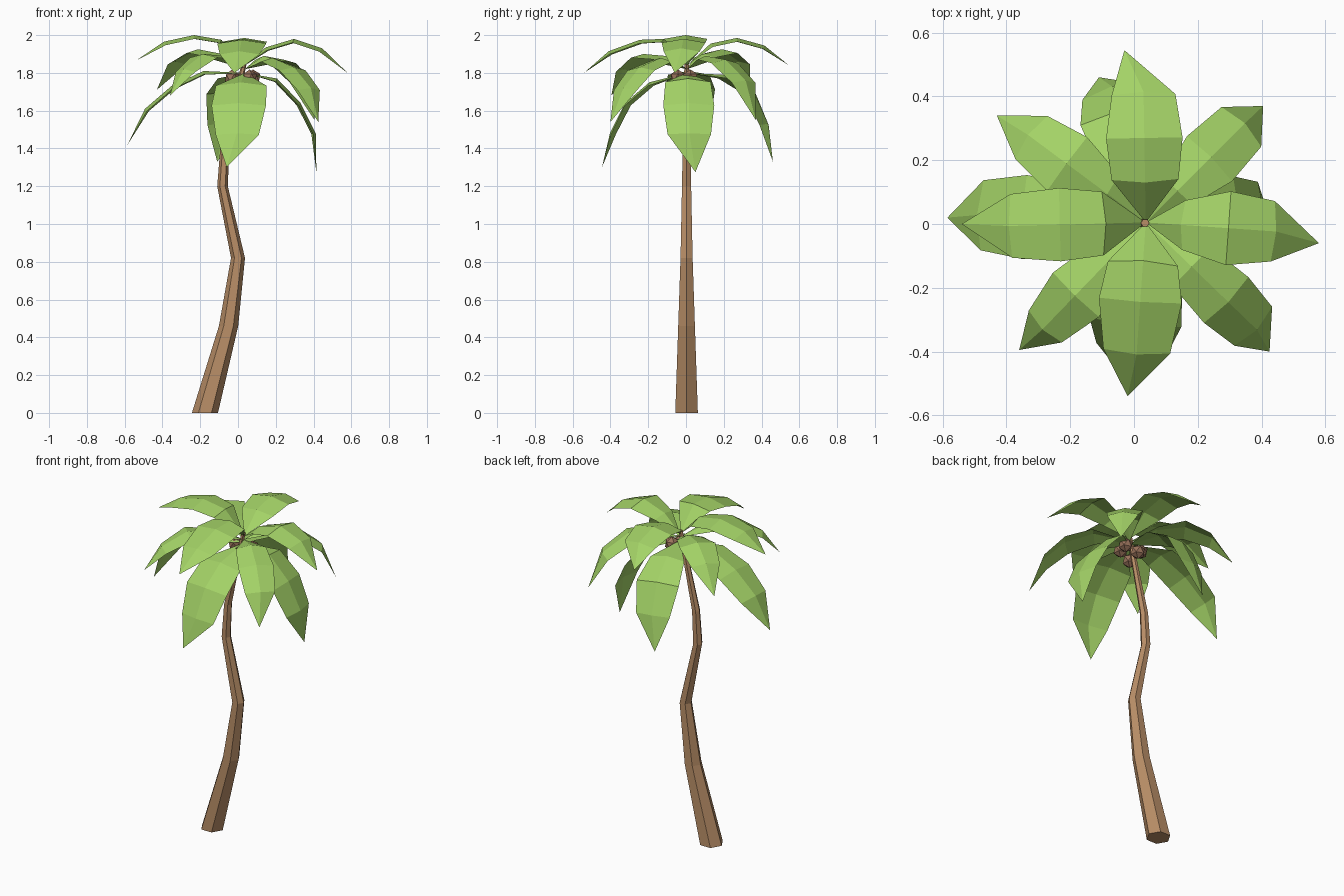
import bpy, bmesh, math
from mathutils import Vector

if "Cube" in bpy.data.objects:
    bpy.data.objects.remove(bpy.data.objects["Cube"])


def material(name, rgb):
    m = bpy.data.materials.new(name)
    m.diffuse_color = (*rgb, 1)
    m.use_nodes = True
    m.node_tree.nodes["Principled BSDF"].inputs["Base Color"].default_value = m.diffuse_color
    return m


LEAF = material("leaf_green", (0.37, 0.65, 0.135))
BARK = material("bark_brown", (0.48, 0.27, 0.135))
NUT = material("coconut_brown", (0.32, 0.17, 0.105))


def add_object(name, bm, mat):
    mesh = bpy.data.meshes.new(name)
    bm.to_mesh(mesh)
    bm.free()
    mesh.materials.append(mat)
    bpy.context.collection.objects.link(bpy.data.objects.new(name, mesh))


# Trunk: hexagonal rings along a bent path (x, z, radius)
bm = bmesh.new()
rings = []
for x, z, r in [(-0.175, 0, 0.069), (-0.05, 0.46, 0.051), (0, 0.82, 0.037),
                (-0.082, 1.2, 0.028), (-0.07, 1.4, 0.024), (0.035, 1.86, 0.013)]:
    rings.append([bm.verts.new((x + r * math.cos(i * math.pi / 3),
                                0.003 + r * math.sin(i * math.pi / 3), z)) for i in range(6)])
for a, b in zip(rings, rings[1:]):
    for i in range(6):
        j = (i + 1) % 6
        bm.faces.new((a[i], a[j], b[j], b[i]))
bm.faces.new(rings[0][::-1])
bm.faces.new(rings[-1])
add_object("trunk", bm, BARK)

# Coconuts: a ring of small faceted balls under the crown
for k in range(5):
    a = math.radians(20 + 72 * k)
    bm = bmesh.new()
    bmesh.ops.create_icosphere(bm, subdivisions=1, radius=0.043)
    bmesh.ops.translate(bm, verts=bm.verts, vec=(0.025 + 0.058 * math.cos(a),
                        0.003 + 0.058 * math.sin(a), 1.755 + 0.02 * (-1) ** k))
    add_object(f"coconut_{k + 1}", bm, NUT)

CROWN = Vector((0.037, 0.005, 0))


def frond(name, angle, base_z, rows, tip):
    """Folded leaf blade; rows hold (distance from crown, ridge height, half width)."""
    a = math.radians(angle)
    out = Vector((math.cos(a), math.sin(a), 0))
    side = Vector((-out.y, out.x, 0))
    tip = Vector(tip)
    profile = [(0.0, base_z)] + [r[:2] for r in rows] + [((tip - CROWN).dot(out), tip.z)]
    bm = bmesh.new()
    base = bm.verts.new(CROWN + Vector((0, 0, base_z)))
    strips = []
    for i, (d, z, w) in enumerate(rows):
        dd = profile[i + 2][0] - profile[i][0]
        dz = profile[i + 2][1] - profile[i][1]
        normal = (Vector((0, 0, dd)) - out * dz).normalized()
        mid = CROWN + out * d + Vector((0, 0, z))
        strips.append([bm.verts.new(mid + side * w * s - normal * 0.02 * abs(s))
                       for s in (-1, 0, 1)])
    end = bm.verts.new(tip)
    for h in (0, 1):
        bm.faces.new((base, strips[0][h], strips[0][h + 1]))
        for p, q in zip(strips, strips[1:]):
            bm.faces.new((p[h], q[h], q[h + 1], p[h + 1]))
        bm.faces.new((strips[-1][h], end, strips[-1][h + 1]))
    add_object(name, bm, LEAF)


# Top tier of fronds
frond("top_frond_right", -4, 1.84, [(0.11, 1.935, 0.078), (0.26, 1.98, 0.116), (0.41, 1.93, 0.095)], (0.58, -0.06, 1.80))
frond("top_frond_left", 181.5, 1.84, [(0.125, 1.975, 0.1), (0.27, 2.0, 0.115), (0.43, 1.965, 0.1)], (-0.54, 0, 1.865))
frond("top_frond_back", 91, 1.84, [(0.125, 1.955, 0.105), (0.265, 1.985, 0.12), (0.41, 1.945, 0.1)], (-0.03, 0.545, 1.84))
frond("top_frond_front", 266, 1.84, [(0.12, 1.98, 0.11), (0.25, 1.975, 0.13), (0.415, 1.915, 0.105)], (-0.02, -0.54, 1.80))

# Middle tier on the diagonals
frond("middle_frond_back_right", 45, 1.82, [(0.14, 1.89, 0.065), (0.29, 1.87, 0.1), (0.44, 1.76, 0.088)], (0.405, 0.37, 1.55))
frond("middle_frond_back_left", 143.4, 1.82, [(0.15, 1.90, 0.07), (0.31, 1.925, 0.105), (0.46, 1.86, 0.084)], (-0.43, 0.34, 1.71))
frond("middle_frond_front_left", 226, 1.82, [(0.16, 1.89, 0.075), (0.32, 1.90, 0.1), (0.467, 1.82, 0.072)], (-0.36, -0.395, 1.68))
frond("middle_frond_front_right", 316, 1.82, [(0.2, 1.88, 0.085), (0.36, 1.83, 0.1), (0.485, 1.72, 0.085)], (0.425, -0.40, 1.54))

# Lower drooping tier
frond("lower_frond_right", 2, 1.80, [(0.17, 1.77, 0.12), (0.295, 1.64, 0.135), (0.375, 1.48, 0.115)], (0.415, 0.05, 1.275))
frond("lower_frond_left", 177.5, 1.80, [(0.22, 1.81, 0.11), (0.39, 1.73, 0.132), (0.53, 1.61, 0.11)], (-0.585, 0.02, 1.42))
frond("lower_frond_front", 264, 1.80, [(0.2, 1.75, 0.135), (0.33, 1.64, 0.145), (0.41, 1.48, 0.115)], (-0.06, -0.445, 1.30))
frond("lower_frond_back", 104, 1.80, [(0.2, 1.79, 0.1), (0.36, 1.70, 0.125), (0.44, 1.53, 0.1)], (-0.11, 0.46, 1.33))
